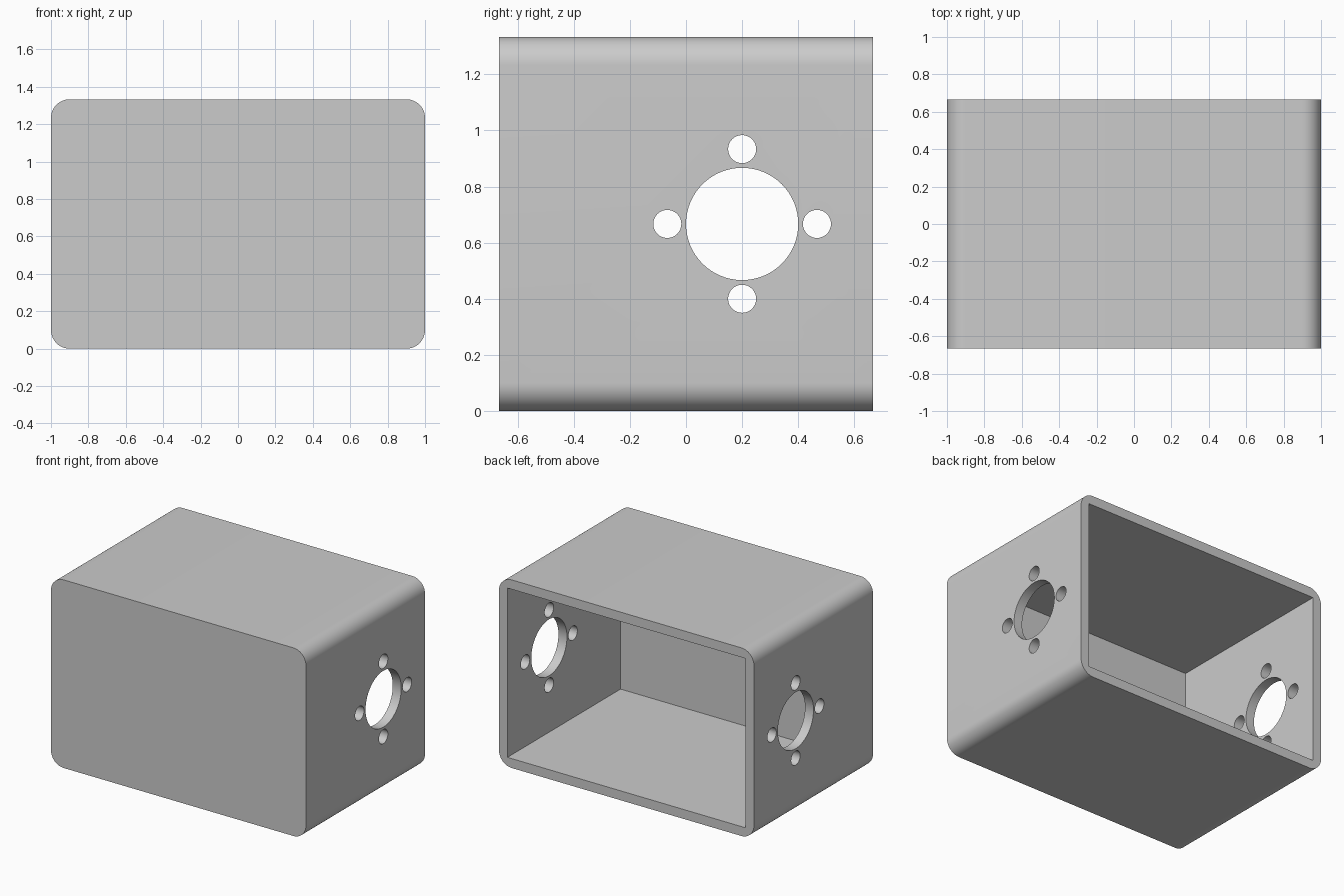
import bpy, bmesh, math
from mathutils import Matrix, Vector

cube = bpy.data.objects.get("Cube")
if cube:
    bpy.data.objects.remove(cube, do_unlink=True)

WIDTH, DEPTH, HEIGHT = 2.0, 4 / 3, 4 / 3
WALL, CORNER = 1 / 15, 0.1
HOLE_Y, HOLE_Z = 0.2, HEIGHT / 2
PORT_RADIUS, SCREW_RADIUS, SCREW_OFFSET = 0.2, 0.05, 4 / 15

grey = bpy.data.materials.new("plain grey")
grey.use_nodes = True
grey.diffuse_color = (0.6, 0.6, 0.6, 1)
grey.node_tree.nodes["Principled BSDF"].inputs["Base Color"].default_value = grey.diffuse_color


def add_object(name, bm):
    bmesh.ops.recalc_face_normals(bm, faces=bm.faces)
    mesh = bpy.data.meshes.new(name)
    bm.to_mesh(mesh)
    bm.free()
    mesh.materials.append(grey)
    obj = bpy.data.objects.new(name, mesh)
    bpy.context.collection.objects.link(obj)
    return obj


def make_block(name, size, centre, radius=0):
    bm = bmesh.new()
    bmesh.ops.create_cube(bm, size=1, matrix=Matrix.Translation(centre) @ Matrix.Diagonal((*size, 1)))
    if radius:
        # Round only the four edges that run front to back
        edges = [e for e in bm.edges
                 if abs((e.verts[0].co - e.verts[1].co).normalized().y) > 0.9]
        bmesh.ops.bevel(bm, geom=edges, offset=radius, segments=12, profile=0.5, affect='EDGES')
    return add_object(name, bm)


def make_drill(name, radius, y, z, sides):
    bm = bmesh.new()
    place = Matrix.Translation((0, y, z)) @ Matrix.Rotation(math.pi / 2, 4, 'Y')
    bmesh.ops.create_cone(bm, cap_ends=True, segments=sides, radius1=radius,
                          radius2=radius, depth=WIDTH + 0.4, matrix=place)
    return add_object(name, bm)


# Rounded housing, closed at the front
housing = make_block("housing", (WIDTH, DEPTH, HEIGHT), Vector((0, 0, HEIGHT / 2)), CORNER)

# Square-cornered cavity, open at the back
cutters = [make_block("cavity_cutter", (WIDTH - 2 * WALL, DEPTH, HEIGHT - 2 * WALL),
                      Vector((0, WALL, HEIGHT / 2)))]

# Central port and four screw holes through both side walls
cutters.append(make_drill("port_cutter", PORT_RADIUS, HOLE_Y, HOLE_Z, 64))
for dy, dz in ((1, 0), (-1, 0), (0, 1), (0, -1)):
    cutters.append(make_drill("screw_hole_cutter", SCREW_RADIUS, HOLE_Y + dy * SCREW_OFFSET,
                              HOLE_Z + dz * SCREW_OFFSET, 32))

bpy.ops.object.select_all(action='DESELECT')
housing.select_set(True)
bpy.context.view_layer.objects.active = housing
for cutter in cutters:
    cutter.hide_render = True
    cut = housing.modifiers.new("cut", 'BOOLEAN')
    cut.operation = 'DIFFERENCE'
    cut.solver = 'EXACT'
    cut.object = cutter
    bpy.ops.object.modifier_apply(modifier=cut.name)
for cutter in cutters:
    bpy.data.objects.remove(cutter, do_unlink=True)

bpy.ops.object.shade_smooth_by_angle(angle=math.radians(30))
